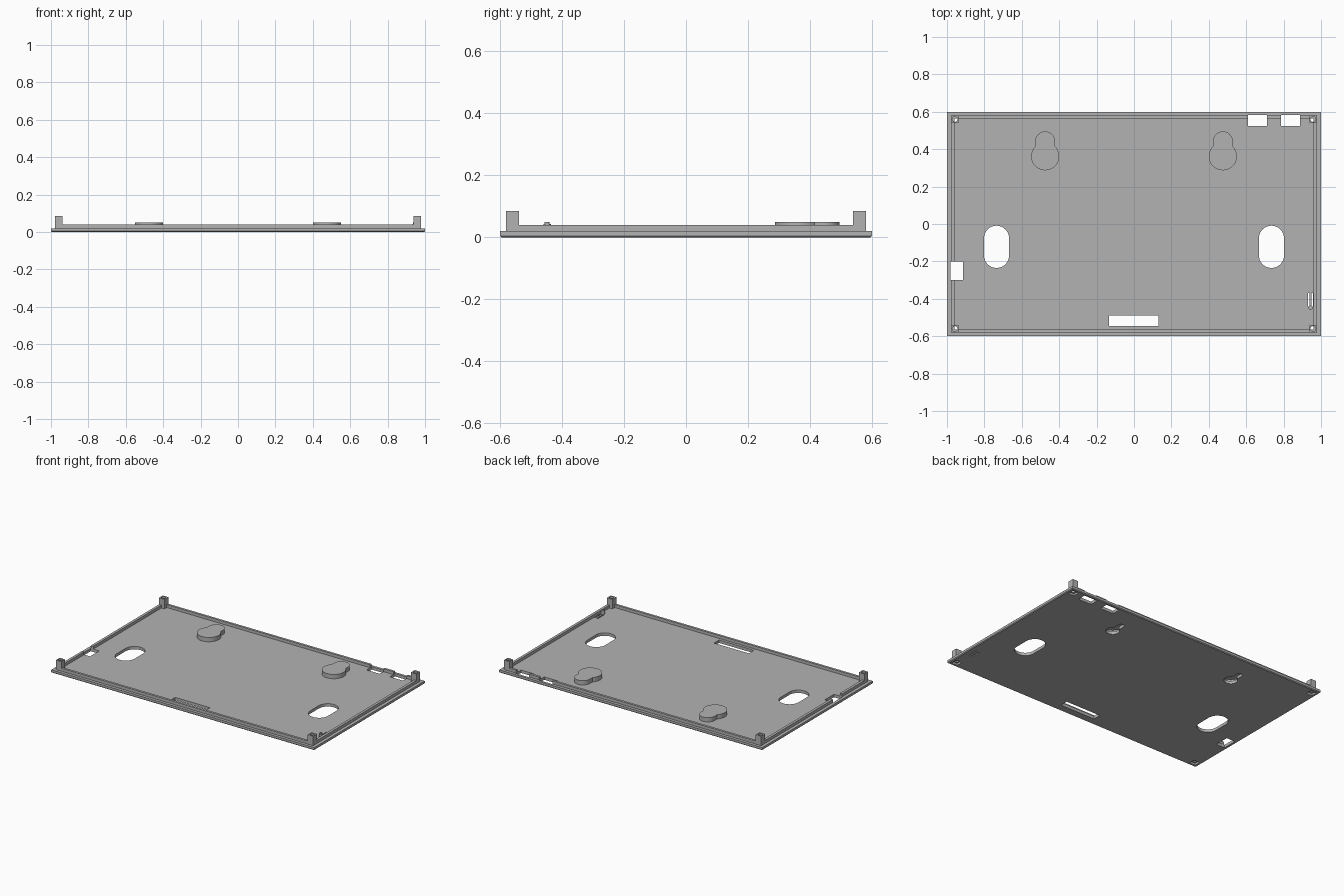
import bpy, bmesh
from math import pi, cos, sin, sqrt, acos

if "Cube" in bpy.data.objects:
    bpy.data.objects.remove(bpy.data.objects["Cube"], do_unlink=True)

grey = bpy.data.materials.new("plain grey plastic")
grey.use_nodes = True
colour = (0.45, 0.45, 0.45, 1)
grey.diffuse_color = colour
grey.node_tree.nodes["Principled BSDF"].inputs["Base Color"].default_value = colour


def prism(name, outline, z0, z1):
    """Extrude a closed outline between two heights."""
    bm = bmesh.new()
    face = bm.faces.new([bm.verts.new((x, y, z0)) for x, y in outline])
    top = bmesh.ops.extrude_face_region(bm, geom=[face])["geom"]
    for v in top:
        if isinstance(v, bmesh.types.BMVert):
            v.co.z = z1
    bmesh.ops.recalc_face_normals(bm, faces=bm.faces)
    mesh = bpy.data.meshes.new(name)
    bm.to_mesh(mesh)
    bm.free()
    ob = bpy.data.objects.new(name, mesh)
    bpy.context.collection.objects.link(ob)
    mesh.materials.append(grey)
    return ob


def rect(x0, x1, y0, y1):
    return [(x0, y0), (x1, y0), (x1, y1), (x0, y1)]


def arc(x, y, r, a0, a1, n=20):
    return [(x + r * cos(a0 + (a1 - a0) * i / n), y + r * sin(a0 + (a1 - a0) * i / n))
            for i in range(n + 1)]


def circle(x, y, r):
    return arc(x, y, r, 0, 2 * pi, 24)[:-1]


def stadium(x, y, r, half):
    return arc(x, y + half, r, 0, pi) + arc(x, y - half, r, pi, 2 * pi)


def keyhole(x, y, big, small, length):
    """Large circle with a narrower round-ended slot towards +y."""
    a = acos(small / big)
    return (arc(x, y, big, pi - a, 2 * pi + a, 32)
            + arc(x, y + length, small, 0, pi))


def apply_modifiers(ob):
    deps = bpy.context.evaluated_depsgraph_get()
    mesh = bpy.data.meshes.new_from_object(ob.evaluated_get(deps))
    ob.modifiers.clear()
    ob.data = mesh


def cut(ob, outlines, z0=-0.1, z1=0.2):
    for outline in outlines:
        cutter = prism("cutter", outline, z0, z1)
        cutter.hide_render = True
        mod = ob.modifiers.new("cut", "BOOLEAN")
        mod.operation, mod.solver, mod.object = "DIFFERENCE", "EXACT", cutter
        apply_modifiers(ob)
        bpy.data.objects.remove(cutter, do_unlink=True)


FLOOR, RIM, POST = 0.02, 0.04, 0.085
corners = [(sx * 0.958, sy * 0.56) for sx in (-1, 1) for sy in (-1, 1)]
windows = [rect(0.61, 0.71, 0.525, 0.583), rect(0.787, 0.887, 0.525, 0.583),
           rect(-0.98, -0.915, -0.30, -0.20), rect(-0.135, 0.13, -0.545, -0.49)]

# Base plate with a small chamfer round its underside
plate = prism("base_plate", rect(-1, 1, -0.6, 0.6), 0, FLOOR)
bm = bmesh.new()
bm.from_mesh(plate.data)
low = [e for e in bm.edges if all(v.co.z < 0.001 for v in e.verts)]
bmesh.ops.bevel(bm, geom=low, offset=0.005, segments=1, affect="EDGES")
bm.to_mesh(plate.data)
bm.free()

# Rectangular windows, cable holes, screw holes and screw-head recesses
cut(plate, windows)
cut(plate, [stadium(s * 0.735, -0.122, 0.067, 0.046) for s in (-1, 1)])
cut(plate, [circle(x, y, 0.014) for x, y in corners])
cut(plate, [rect(x - 0.022, x + 0.022, y - 0.022, y + 0.022) for x, y in corners], -0.1, 0.014)
cut(plate, [keyhole(s * 0.475, 0.362, 0.043, 0.02, 0.08) for s in (-1, 1)])

# Slits beside the flexible tongue
cut(plate, [rect(x - 0.004, x + 0.004, -0.44, -0.37) for x in (0.934, 0.954)])

# Raised rim
rim = prism("raised_rim", rect(-0.978, 0.978, -0.58, 0.58), FLOOR, RIM)
cut(rim, [rect(-0.96, 0.96, -0.564, 0.564)])
cut(rim, windows)

# Hollow corner posts
for x, y in corners:
    name = ("front" if y < 0 else "back") + ("_left" if x > 0 else "_right") + "_post"
    post = prism(name, rect(x - 0.021, x + 0.021, y - 0.021, y + 0.021), FLOOR, POST)
    cut(post, [circle(x, y, 0.014)])

# Hollow covers over the hanging keyholes
for side, s in (("left", 1), ("right", -1)):
    cover = prism(side + "_keyhole_cover", keyhole(s * 0.475, 0.362, 0.075, 0.053, 0.08), FLOOR, 0.05)
    cut(cover, [keyhole(s * 0.475, 0.362, 0.063, 0.041, 0.08)], -0.1, 0.04)

# Small latch pin at the end of the tongue
pin = prism("latch_pin", circle(0.944, -0.448, 0.012), FLOOR, 0.043)
knob = prism("latch_knob", circle(0.944, -0.448, 0.008), 0.043, 0.05)

# Smooth the round walls, keep the corners sharp
for ob in bpy.context.scene.objects:
    ob.select_set(ob.type == "MESH")
bpy.context.view_layer.objects.active = plate
bpy.ops.object.shade_smooth_by_angle(angle=0.6)
